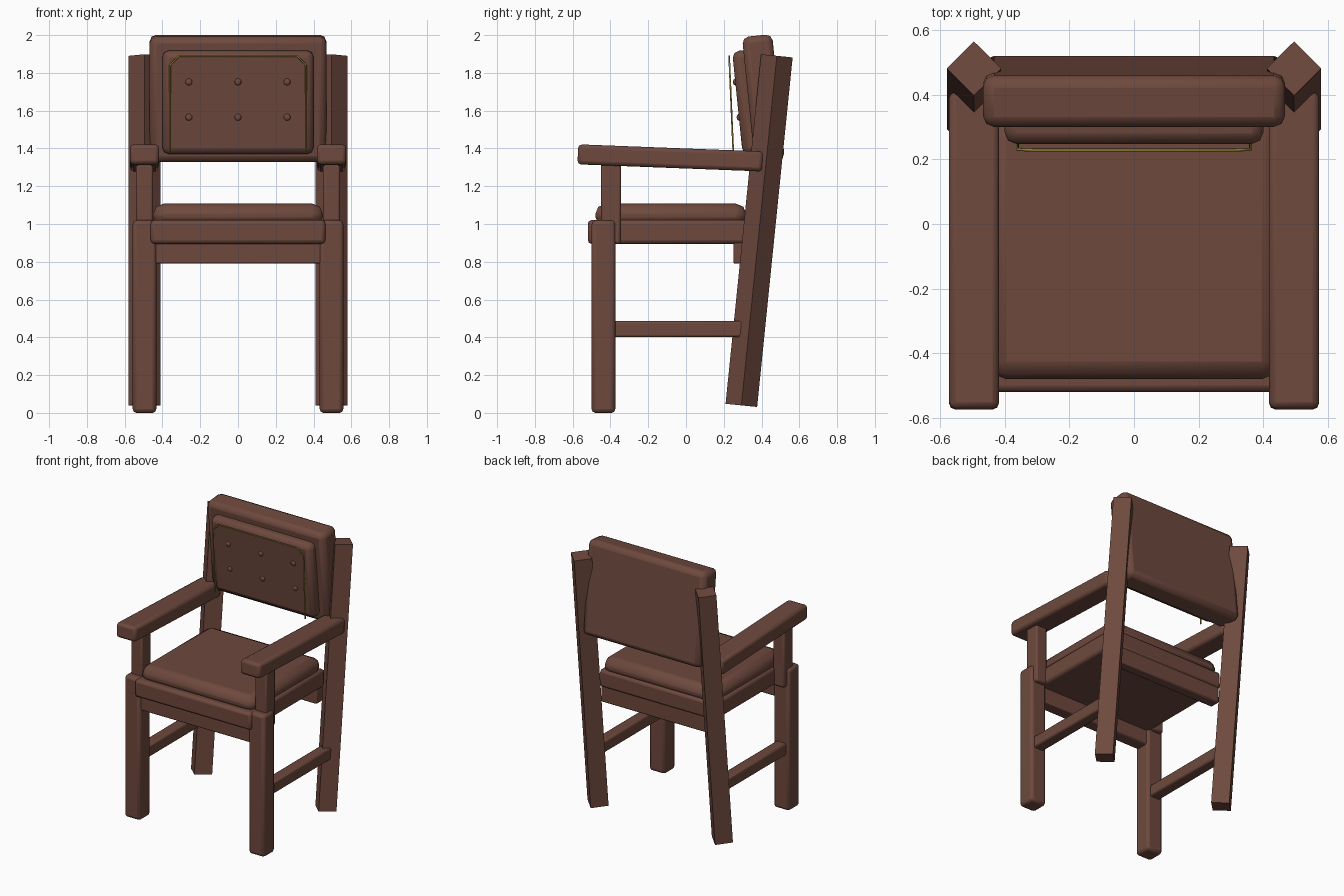
import bpy
from math import radians

cube = bpy.data.objects.get("Cube")
if cube:
    bpy.data.objects.remove(cube, do_unlink=True)


def material(name, rgb, rough):
    m = bpy.data.materials.new(name)
    m.use_nodes = True
    m.diffuse_color = (*rgb, 1)
    bsdf = m.node_tree.nodes["Principled BSDF"]
    bsdf.inputs["Base Color"].default_value = (*rgb, 1)
    bsdf.inputs["Roughness"].default_value = rough
    return m


BROWN = material("brown_wood", (0.155, 0.066, 0.047), 0.6)
GOLD = material("gold_trim", (0.30, 0.22, 0.035), 0.4)


def finish(obj, name, mat=BROWN):
    obj.name = name
    obj.data.materials.append(mat)
    return obj


def block(name, center, size, bevel=0.02, tilt=0, segments=2):
    """Rounded box, tilted about the x axis."""
    bpy.ops.mesh.primitive_cube_add(size=1, location=center)
    obj = finish(bpy.context.object, name)
    obj.scale = size
    bpy.ops.object.transform_apply(location=False, rotation=False, scale=True)
    obj.rotation_euler.x = radians(tilt)
    mod = obj.modifiers.new("rounded_edges", 'BEVEL')
    mod.width = bevel
    mod.segments = segments
    bpy.ops.object.shade_smooth_by_angle(angle=radians(30))
    return obj


# Legs, armrests and side stretchers, one set per side
for side, s in (("left", 1), ("right", -1)):
    x = 0.495 * s
    block(side + "_front_leg", (x, -0.437, 0.51), (0.125, 0.125, 1.02))
    block(side + "_arm_post", (x, -0.397, 1.11), (0.09, 0.105, 0.43), 0.012)
    block(side + "_armrest", (x, -0.083, 1.35), (0.155, 0.98, 0.106), 0.02, -2.2)
    block(side + "_stretcher", (x, -0.04, 0.443), (0.08, 0.72, 0.085), 0.012)
    # Square post turned on its corner, leaning back
    bpy.ops.mesh.primitive_cylinder_add(
        vertices=4, radius=0.084, depth=1.86,
        location=(x, 0.387, 0.965), rotation=(radians(-5.8), 0, 0))
    finish(bpy.context.object, side + "_back_leg")

# Seat
block("seat_frame", (0, -0.095, 0.958), (0.925, 0.85, 0.126))
block("seat_cushion", (0, -0.08, 1.045), (0.90, 0.80, 0.125), 0.055)
block("front_rail", (0, -0.437, 0.85), (0.90, 0.09, 0.12), 0.01)
block("back_rail", (0, 0.288, 0.85), (0.90, 0.075, 0.12), 0.01)

# Backrest leaning forward at the top
LEAN = 5.8
block("backrest", (0, 0.41, 1.665), (0.935, 0.16, 0.668), 0.035, LEAN)
block("back_cushion", (0, 0.322, 1.645), (0.80, 0.10, 0.55), 0.035, LEAN)

# Tufting buttons on the back cushion
for row, (y, z) in enumerate(((0.279, 1.565), (0.26, 1.752))):
    for col in (-1, 0, 1):
        bpy.ops.mesh.primitive_uv_sphere_add(
            segments=12, ring_count=8, radius=0.018, location=(0.26 * col, y, z))
        button = finish(bpy.context.object, f"button_{row}_{col + 1}")
        button.scale.y = 0.6
        bpy.ops.object.shade_smooth()

# Gold piping around the cushion, open at the bottom
half = [(0.36, 1.385), (0.36, 1.84), (0.315, 1.888)]
path = half + [(-x, z) for x, z in reversed(half)]
curve = bpy.data.curves.new("piping", 'CURVE')
curve.dimensions = '3D'
curve.bevel_depth = 0.005
curve.bevel_resolution = 1
curve.use_fill_caps = True
spline = curve.splines.new('POLY')
spline.points.add(len(path) - 1)
for point, (x, z) in zip(spline.points, path):
    point.co = (x, 0.25 - 0.043 * (z - 1.385), z, 1)
piping = bpy.data.objects.new("piping", curve)
bpy.context.collection.objects.link(piping)
finish(piping, "piping", GOLD)
